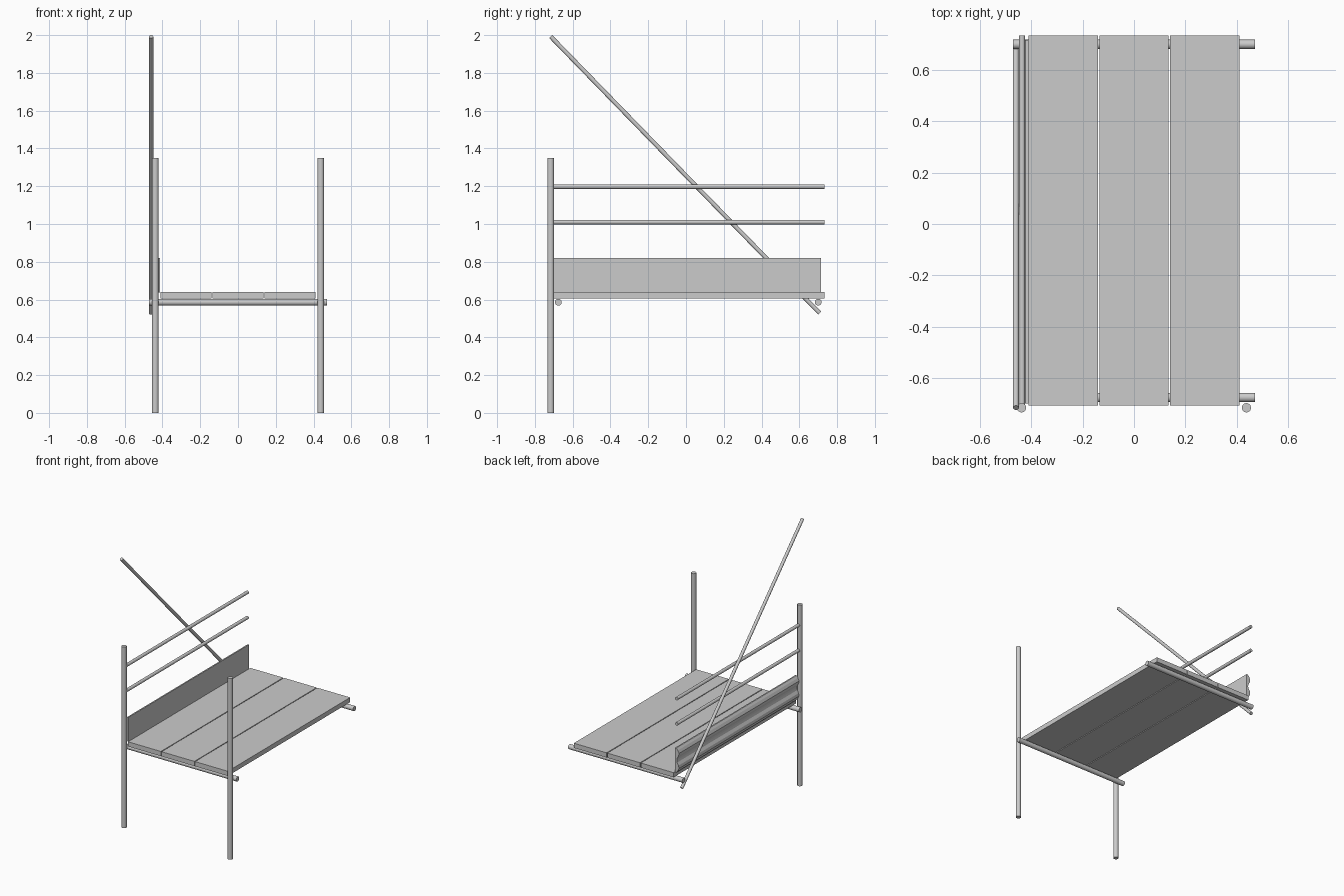
import bpy, bmesh
from mathutils import Vector

if "Cube" in bpy.data.objects:
    bpy.data.objects.remove(bpy.data.objects["Cube"])


def tube(name, a, b, r, sides=24):
    """Smooth capped tube between two points."""
    a, b = Vector(a), Vector(b)
    d = b - a
    bpy.ops.mesh.primitive_cylinder_add(vertices=sides, radius=r, depth=d.length,
                                        location=(a + b) / 2)
    ob = bpy.context.object
    ob.name = name
    ob.rotation_euler = d.to_track_quat('Z', 'Y').to_euler()
    bpy.ops.object.shade_smooth_by_angle()
    return ob


def box(name, lo, hi):
    """Box between two corners."""
    lo, hi = Vector(lo), Vector(hi)
    bpy.ops.mesh.primitive_cube_add(size=1, location=(lo + hi) / 2)
    ob = bpy.context.object
    ob.name = name
    ob.scale = hi - lo
    bpy.ops.object.transform_apply(location=False, rotation=False, scale=True)
    return ob


# Upright standards on the front edge
for side, x in (("left", -0.438), ("right", 0.438)):
    tube(side + "_standard", (x, -0.716, 0), (x, -0.716, 1.35), 0.018)

# Cross tubes carrying the deck
for side, y in (("front", -0.676), ("back", 0.70)):
    tube(side + "_transom", (-0.471, y, 0.586), (0.471, y, 0.586), 0.018)

# Three deck planks with narrow gaps
for i in range(3):
    x = (i - 1) * 0.276
    box(f"deck_plank_{i + 1}", (x - 0.135, -0.707, 0.605), (x + 0.135, 0.734, 0.64))

# Guard rails on the left side
for name, z in (("lower_guard_rail", 1.01), ("upper_guard_rail", 1.198)):
    tube(name, (-0.436, -0.716, z), (-0.436, 0.734, z), 0.012)

# Diagonal brace outside the left side
tube("diagonal_brace", (-0.460, -0.716, 1.992), (-0.460, 0.708, 0.528), 0.0115)

# Toe board: flat inside, ribbed outside, extruded along y
profile = [(-0.412, 0.638), (-0.412, 0.82), (-0.422, 0.82), (-0.434, 0.805),
           (-0.444, 0.785), (-0.440, 0.765), (-0.428, 0.745), (-0.425, 0.729),
           (-0.428, 0.713), (-0.440, 0.693), (-0.444, 0.673), (-0.434, 0.653),
           (-0.422, 0.638)]
bm = bmesh.new()
face = bm.faces.new([bm.verts.new((x, -0.70, z)) for x, z in profile])
ext = bmesh.ops.extrude_face_region(bm, geom=[face])
bmesh.ops.translate(bm, vec=(0, 1.416, 0),
                    verts=[v for v in ext["geom"] if isinstance(v, bmesh.types.BMVert)])
bmesh.ops.recalc_face_normals(bm, faces=bm.faces[:])
mesh = bpy.data.meshes.new("toe_board")
bm.to_mesh(mesh)
bm.free()
board = bpy.data.objects.new("toe_board", mesh)
bpy.context.collection.objects.link(board)
